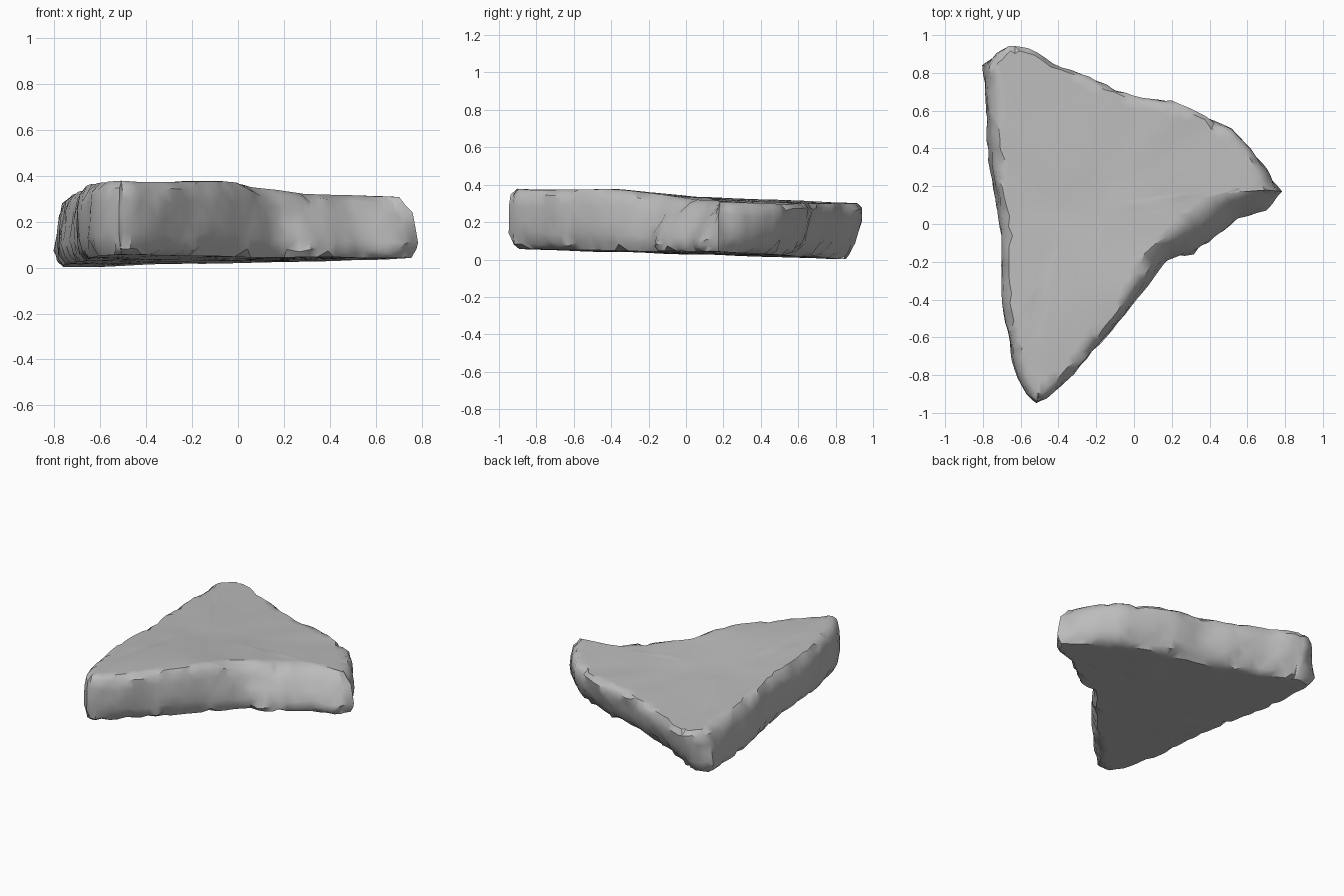
import bpy, bmesh, math, random
from mathutils import Vector, noise

if "Cube" in bpy.data.objects:
    bpy.data.objects.remove(bpy.data.objects["Cube"])

random.seed(4)

# Plan outline: x, y, inward lean at the top edge, inward lean at the bottom edge
OUTLINE = [
    (.81, .17, .07, .02), (.73, .32, .05, .05), (.64, .43, .03, .08), (.54, .52, .01, .09),
    (.38, .59, .0, .09), (.2, .67, .0, .10), (0, .69, .0, .09), (-.15, .76, .0, .09),
    (-.4, .86, .0, .10), (-.52, .95, .02, .12), (-.6, 1.0, .05, .14), (-.67, 1.0, .05, .13),
    (-.77, .92, .04, .07), (-.81, .84, .04, .0), (-.79, .5, .04, .0), (-.77, .3, .03, .0),
    (-.73, .1, .01, .0), (-.71, -.1, .01, .01), (-.71, -.4, .01, .02), (-.68, -.6, .02, .01),
    (-.64, -.8, .03, .01), (-.58, -.94, .04, .03), (-.52, -1.0, .06, .06), (-.45, -.95, .03, .03),
    (-.31, -.8, .01, .02), (-.05, -.5, .02, .01), (.05, -.36, .03, .0), (.2, -.19, .08, .0),
    (.34, -.17, .17, .0), (.45, -.08, .15, .0), (.56, .01, .13, .0), (.73, .07, .12, .0)]
COUNT = 112


def resample(points, count):
    """Evenly spaced samples along the closed outline."""
    pts = [Vector(p) for p in points]
    segs = [(a, b, (b.xy - a.xy).length) for a, b in zip(pts, pts[1:] + pts[:1])]
    step = sum(s[2] for s in segs) / count
    result, start, k = [], 0, 0
    for a, b, length in segs:
        while k < count and k * step < start + length:
            result.append(a.lerp(b, (k * step - start) / length))
            k += 1
        start += length
    return result


def top_z(x, y):
    bump = .028 * math.exp(-((x + .1) ** 2 + (y + .35) ** 2) / .12)
    return .331 - .017 * x - .045 * y + bump + .008 * noise.noise((x * 4, y * 4, 3))


def bottom_z(x, y):
    return .04 + .013 * x - .03 * y + .004 * noise.noise((x * 4, y * 4, 9))


samples = resample(OUTLINE, COUNT)
normals = []
for i in range(COUNT):
    d = samples[(i + 2) % COUNT].xy - samples[i - 2].xy
    normals.append(Vector((-d.y, d.x)).normalized())   # points inward

bm = bmesh.new()
rings = []

# Side wall rings: height fraction, edge rounding, depth of chipping
for h, rounding, chip in [(0, .035, .035), (.1, .01, .02), (.27, 0, .008), (.5, 0, .008),
                          (.72, 0, .008), (.89, .008, .015), (1, .035, .03)]:
    ring = []
    for p, n in zip(samples, normals):
        inset = p.w * (1 - h) ** 1.3 + p.z * h ** 1.4 + rounding
        rough = noise.noise((p.x * 6, p.y * 6, h * 2.5)) * .012
        inset += max(rough, -.004) + chip * random.random() ** 3
        q = p.xy + n * inset
        lo, hi = bottom_z(*q), top_z(*q)
        z = lo + (hi - lo) * h
        if 0 < h < 1:
            z += random.uniform(-.012, .012)
        ring.append(bm.verts.new((q.x, q.y, z)))
    rings.append(ring)


def inner_ring(edge, scale, height):
    """Smaller ring of a broad face, drawn towards the middle of the slab."""
    ring = []
    for v in edge:
        x, y = -.3 + (v.co.x + .3) * scale, .1 + (v.co.y - .1) * scale
        ring.append(bm.verts.new((x, y, height(x, y))))
    return ring


def bridge(a, b):
    for i in range(COUNT):
        j = (i + 1) % COUNT
        bm.faces.new((a[i], a[j], b[j], b[i]))


for a, b in zip(rings, rings[1:]):
    bridge(a, b)

# Broad top and underside, each gently uneven
for edge, height, up in [(rings[-1], top_z, True), (rings[0], bottom_z, False)]:
    previous = edge
    for scale in (.93, .75, .5, .25):
        ring = inner_ring(edge, scale, height)
        bridge(*((previous, ring) if up else (ring, previous)))
        previous = ring
    bm.faces.new(previous if up else previous[::-1])

bmesh.ops.triangulate(bm, faces=bm.faces[:])
bmesh.ops.recalc_face_normals(bm, faces=bm.faces[:])

# Rest the slab on the ground
lowest = min(v.co.z for v in bm.verts)
bmesh.ops.translate(bm, verts=bm.verts[:], vec=(0, 0, .002 - lowest))

mesh = bpy.data.meshes.new("stone_slab")
bm.to_mesh(mesh)
bm.free()
slab = bpy.data.objects.new("stone_slab", mesh)
bpy.context.collection.objects.link(slab)

stone = bpy.data.materials.new("grey_stone")
stone.diffuse_color = (.5, .5, .5, 1)
stone.use_nodes = True
stone.node_tree.nodes["Principled BSDF"].inputs["Base Color"].default_value = stone.diffuse_color
mesh.materials.append(stone)

bpy.context.view_layer.objects.active = slab
slab.select_set(True)
bpy.ops.object.shade_smooth_by_angle(angle=math.radians(38))
